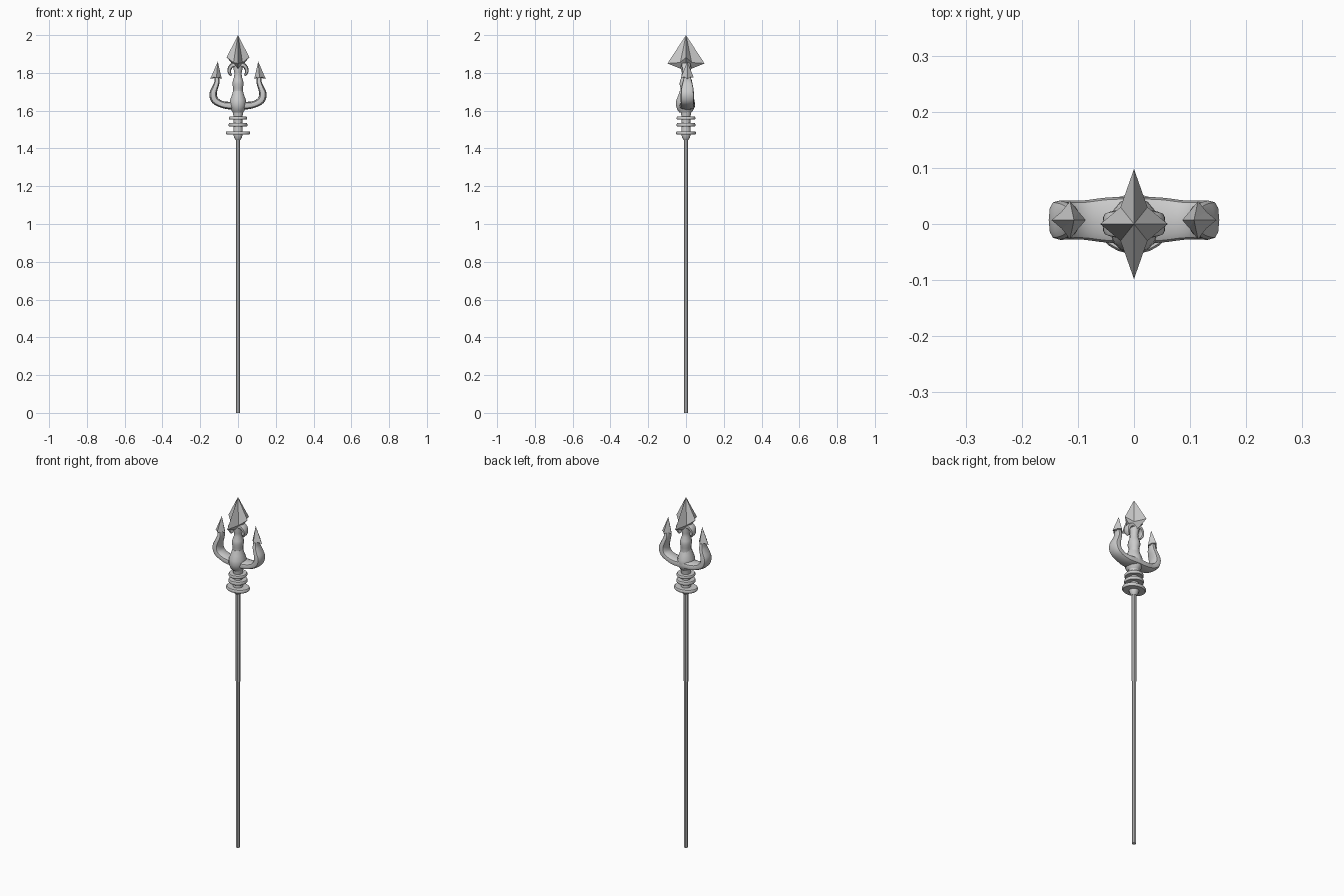
import bpy, bmesh, math
from mathutils import Vector

if "Cube" in bpy.data.objects:
    bpy.data.objects.remove(bpy.data.objects["Cube"])


def finish(name, bm, smooth=True):
    bmesh.ops.recalc_face_normals(bm, faces=bm.faces[:])
    me = bpy.data.meshes.new(name)
    bm.to_mesh(me)
    bm.free()
    ob = bpy.data.objects.new(name, me)
    bpy.context.collection.objects.link(ob)
    if smooth:
        bpy.ops.object.select_all(action='DESELECT')
        ob.select_set(True)
        bpy.context.view_layer.objects.active = ob
        bpy.ops.object.shade_smooth_by_angle(angle=math.radians(40))
    return ob


def loft(name, rings, smooth=True):
    """Skin a list of equal-length point rings, capping both ends."""
    bm = bmesh.new()
    loops = [[bm.verts.new(p) for p in r] for r in rings]
    n = len(loops[0])
    for a, b in zip(loops, loops[1:]):
        for i in range(n):
            j = (i + 1) % n
            bm.faces.new((a[i], a[j], b[j], b[i]))
    bm.faces.new(loops[0])
    bm.faces.new(loops[-1])
    return finish(name, bm, smooth)


def lathe(name, profile, sides=16, sy=1.0, cy=0.0):
    """Revolve (radius, z) points, with the depth scaled by sy."""
    ang = [2 * math.pi * (i + 0.5) / sides for i in range(sides)]
    return loft(name, [[(r * math.cos(a), cy + sy * r * math.sin(a), z) for a in ang]
                       for r, z in profile])


def smooth_path(pts, steps=3):
    """Catmull-Rom interpolation of control points."""
    p = [Vector(q) for q in pts]
    p = [2 * p[0] - p[1]] + p + [2 * p[-1] - p[-2]]
    out = []
    for i in range(1, len(p) - 2):
        a, b, c, d = p[i - 1:i + 3]
        for k in range(steps):
            t = k / steps
            out.append(0.5 * (2 * b + (c - a) * t + (2 * a - 5 * b + 4 * c - d) * t * t
                              + (3 * b - a - 3 * c + d) * t ** 3))
    return out + [p[-2]]


def sweep(name, pts, side, cy):
    """Rounded-box sweep along (x, z) with half thickness, half depth."""
    path = [Vector((q[0], q[1])) for q in smooth_path([(a, b, 0) for a, b, _, _ in pts])]
    size = smooth_path([(c, d, 0) for _, _, c, d in pts])
    rings = []
    for i, p in enumerate(path):
        t = (path[min(i + 1, len(path) - 1)] - path[max(i - 1, 0)]).normalized()
        nrm = Vector((-t.y, t.x))
        ring = []
        for k in range(12):
            a = 2 * math.pi * k / 12
            c, s = math.cos(a), math.sin(a)
            u = math.copysign(abs(c) ** 0.7, c) * size[i][0]
            v = math.copysign(abs(s) ** 0.7, s) * size[i][1]
            q = p + nrm * u
            ring.append((side * q.x, cy + v, q.y))
        rings.append(ring)
    return loft(name, rings)


def spear(name, cx, cy, tip, xs, ys, notch, bottom, tip_x=None):
    """Four-bladed point; xs = (minus, plus, z), ys = (half, z), notch = (x, y, z)."""
    nx, ny, nz = notch
    base = [(xs[1], 0, xs[2]), (nx, ny, nz), (0, ys[0], ys[1]), (-nx, ny, nz),
            (-xs[0], 0, xs[2]), (-nx, -ny, nz), (0, -ys[0], ys[1]), (nx, -ny, nz)]
    tx = cx if tip_x is None else tip_x
    bm = bmesh.new()
    b = [bm.verts.new((cx + x, cy + y, z)) for x, y, z in base]
    top, low = bm.verts.new((tx, cy, tip)), bm.verts.new((cx, cy, bottom))
    for i in range(8):
        j = (i + 1) % 8
        bm.faces.new((b[i], b[j], top))
        bm.faces.new((b[j], b[i], low))
    return finish(name, bm, False)


# Pole
lathe("shaft", [(0.011, 0), (0.011, 0.94), (0.0125, 0.95), (0.0125, 1.47)], 8)

# Collar with three rounded rings
lathe("collar", [(0.013, 1.445), (0.02, 1.455), (0.026, 1.475), (0.025, 1.5),
                 (0.023, 1.54), (0.025, 1.575), (0.033, 1.61)])
for name, z, r, sy, h in (("lower_ring", 1.482, 0.065, 0.82, 0.009),
                          ("middle_ring", 1.525, 0.05, 1.0, 0.009),
                          ("upper_ring", 1.56, 0.048, 1.04, 0.008)):
    lathe(name, [(0.015, z - h), (r * 0.94, z - h), (r, z - h * 0.5), (r, z + h * 0.5),
                 (r * 0.94, z + h), (0.015, z + h)], 20, sy)

# Swollen hub and centre stem
lathe("hub", [(0.028, 1.59), (0.038, 1.605), (0.045, 1.63), (0.043, 1.655),
              (0.034, 1.68), (0.026, 1.705)], 16, 1.15, -0.003)
lathe("centre_stem", [(0.03, 1.66), (0.027, 1.69), (0.026, 1.72), (0.031, 1.74), (0.028, 1.76),
                      (0.021, 1.78), (0.02, 1.80), (0.026, 1.83), (0.022, 1.87)], 12, 1.15)

# Side prongs, their barbed points, and the small drooping hooks
for side, tag in ((1, "right"), (-1, "left")):
    sweep(tag + "_prong",
          [(0, 1.628, 0.022, 0.042), (0.05, 1.627, 0.02, 0.04), (0.09, 1.635, 0.018, 0.035),
           (0.122, 1.655, 0.02, 0.035), (0.132, 1.688, 0.02, 0.035),
           (0.122, 1.72, 0.016, 0.032), (0.112, 1.75, 0.014, 0.025),
           (0.113, 1.785, 0.011, 0.017)], side, 0.007)
    xs = (0.028, 0.033, 1.768)
    if side < 0:
        xs = (xs[1], xs[0], xs[2])
    spear(tag + "_prong_point", side * 0.114, 0.007, 1.86, xs, (0.034, 1.775),
          (0.015, 0.015, 1.778), 1.775, side * 0.107)
    sweep(tag + "_hook",
          [(0.0, 1.835, 0.012, 0.026), (0.025, 1.842, 0.012, 0.025), (0.042, 1.828, 0.011, 0.022),
           (0.046, 1.805, 0.009, 0.018), (0.036, 1.785, 0.005, 0.01)], side, 0)

# Main four-bladed head
spear("main_head", 0, 0, 2.0, (0.06, 0.06, 1.883), (0.098, 1.85),
      (0.024, 0.03, 1.855), 1.81)
